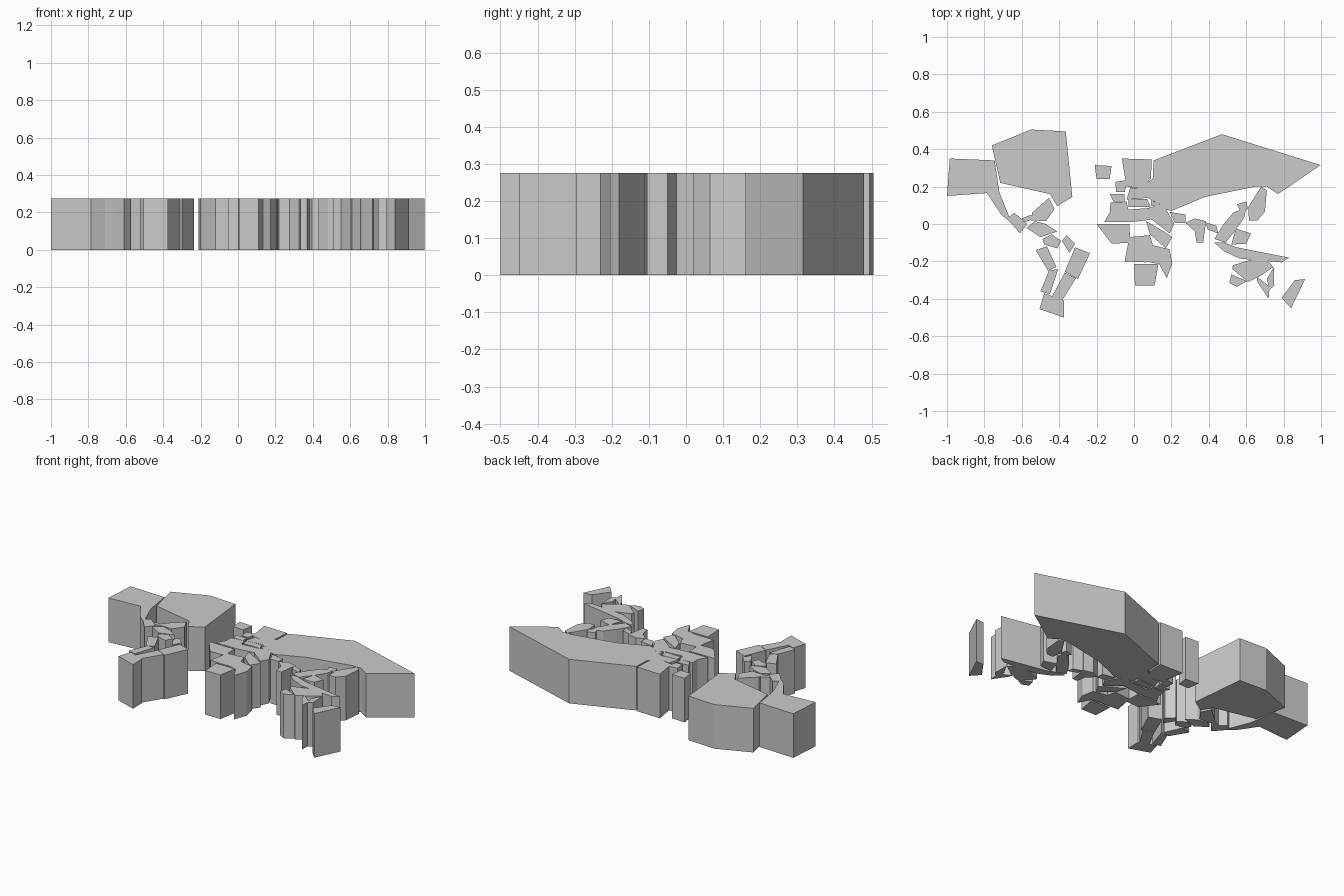
import bpy, bmesh

HEIGHT = 0.275


def region(name, *outlines):
    """Extrude flat outlines (x, y pairs in hundredths) into upright blocks."""
    bm = bmesh.new()
    for outline in outlines:
        pts = [(x / 100, y / 100) for x, y in zip(outline[::2], outline[1::2])]
        low = [bm.verts.new((x, y, 0)) for x, y in pts]
        top = [bm.verts.new((x, y, HEIGHT)) for x, y in pts]
        bm.faces.new(low[::-1])
        bm.faces.new(top)
        for i in range(len(pts)):
            j = (i + 1) % len(pts)
            bm.faces.new((low[i], low[j], top[j], top[i]))
    bmesh.ops.recalc_face_normals(bm, faces=bm.faces)
    mesh = bpy.data.meshes.new(name)
    bm.to_mesh(mesh)
    bm.free()
    bpy.context.collection.objects.link(bpy.data.objects.new(name, mesh))


# Northern landmasses
region("northwest_block", (-98.5, 35, -74.5, 34, -72, 17, -100, 15))
region("north_block", (-76, 42, -55, 50.5, -36.5, 49.5, -33, 14.5, -41, 9.5, -45, 16, -71.5, 22))
region("northeast_block", (10.5, 34, 47, 48, 99.8, 31.5, 77, 16, 71, 20, 65, 20, 38, 14.5,
                           20, 7, 0, 18, 10, 24))

# West coast, isthmus and islands
region("isthmus_blocks",
       (-79, 17, -72, 17, -68, 7, -65, 0, -71, 5),
       (-68, 3, -64, 6, -57, 0, -61, -5),
       (-60, 3, -55, 5, -53, 3, -58, 1),
       (-54.5, 6, -45.5, 14, -42.5, 8, -47, 1.5, -55, 2),
       (-57.5, -2, -53, 1.5, -47, 0, -41, -4, -50, -7))

# Southwest continent
region("southwest_blocks",
       (-49, -8, -44, -5.5, -39, -9, -41, -13, -48, -11),
       (-38.5, -9, -36, -6, -31.5, -10.5, -34.5, -15.5),
       (-52.5, -14, -46.5, -12, -41.5, -23, -46, -25),
       (-31.5, -12.5, -23.5, -15.5, -30, -29.5, -37, -25.5),
       (-50, -36, -45.5, -25, -40.5, -24, -45, -37.5),
       (-44, -39, -37, -26, -31, -29, -38.5, -41),
       (-48, -37, -37.5, -41, -37.5, -50, -50.5, -45.5))

# Small central northern pieces
region("central_north_blocks",
       (-21, 31.5, -12, 31, -13, 24, -20, 24),
       (-10, 22.5, -3.5, 23.5, -5, 17, -9.5, 17),
       (-13, 16, -5, 16, -5, 12, -11, 12),
       (-12.5, 11.5, -4, 12, -3, 7.5, -13, 7),
       (-6.5, 35, 9.5, 34.5, 9, 24, 4, 19, -4, 20),
       (-2, 19.5, 2, 19, 8, 14, -4, 13),
       (-3, 13, 7, 13.5, 9, 9, -3, 9),
       (9, 13, 20, 7, 17, 9, 9, 10))

# Central southern continent and the bridge to the east
region("central_south_blocks",
       (-20, 0, -2.5, 0, -2, -10, -12, -10.5),
       (-16, 1, -12.5, 7, 8, 8.5, 10.5, 2.5, -2, 1),
       (8, 9, 16, 10, 21.5, 0, 19, -5, 10, 2),
       (19, 6.5, 27.5, 5, 27.5, 0.5, 22, 0.5),
       (6.5, 1.5, 16, -4, 20.5, -7, 17, -13, 8.5, -5.5),
       (-2.5, -7, 8.5, -6, 10, -11, 6.5, -20.5, -5, -20),
       (8.5, -11, 19, -13.5, 20.5, -21, 17.5, -29, 13.5, -21.5, 6.5, -20),
       (0, -21.5, 13, -21.5, 11, -33, 0.5, -33))

# Eastern peninsulas and islands
region("east_blocks",
       (27.5, 0.5, 32.5, 3, 38.5, 1.5, 37, -10, 33.5, -10, 32.5, -4),
       (38, 1, 44, -1, 45, -5, 39.5, -3),
       (43, -8, 48, 0, 53, 6, 60, 9, 59, 3.5, 54.5, -3, 49, -10),
       (55, 10.5, 60, 12, 61, 8, 57, 6.5),
       (61, 9, 68, 20, 71, 18, 70, 6.5, 66, 2, 61.5, 2),
       (54.5, -2.5, 62.5, -5, 60, -10.5, 52, -11),
       (43, -10, 48.5, -10, 55, -12.5, 83, -18, 79, -20.5, 56.5, -18.5, 48, -14.5))

# Southeast continent and outer island
region("southeast_blocks",
       (53, -22, 63, -19, 70, -18, 74.5, -23, 68, -27.5, 61, -31, 52.5, -24),
       (52, -27, 60.5, -30.5, 55, -33.5, 51, -31.5),
       (65.5, -28, 72.5, -33.5, 72, -40, 66, -31),
       (71, -29.5, 74.8, -23, 75, -33, 72.5, -35),
       (79, -39.5, 86, -30, 91.5, -29.5, 84, -45))
